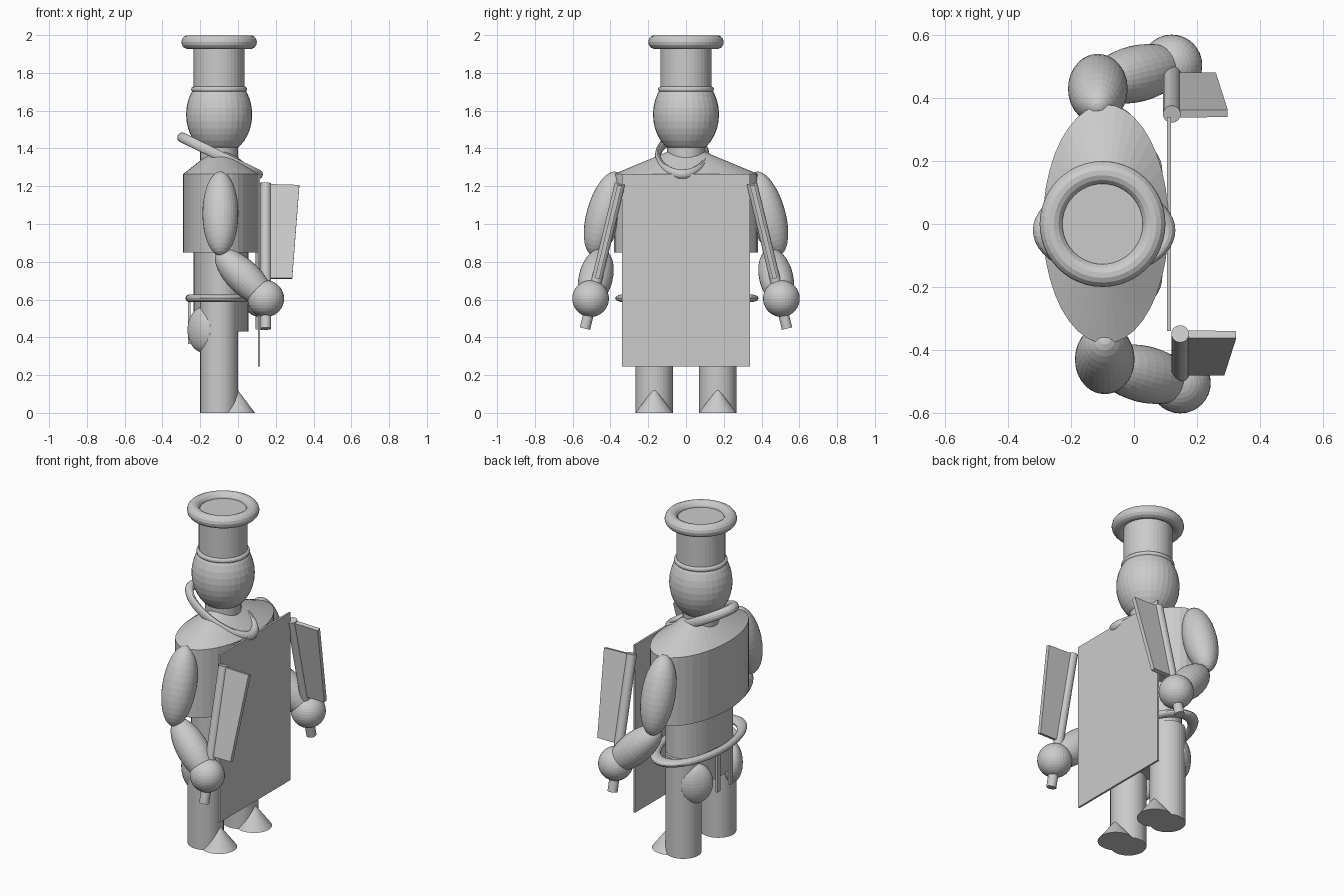
import bpy
from math import radians
from mathutils import Vector

cube = bpy.data.objects.get("Cube")
if cube:
    bpy.data.objects.remove(cube, do_unlink=True)

BODY_X = -0.09
HEAD_X = -0.1


def finish(name, scale=(1, 1, 1), rot=(0, 0, 0)):
    ob = bpy.context.object
    ob.name = name
    ob.scale = scale
    ob.rotation_euler = rot
    return ob


def ellipsoid(name, loc, radii, rot=(0, 0, 0)):
    bpy.ops.mesh.primitive_uv_sphere_add(segments=32, ring_count=18, location=loc)
    return finish(name, radii, rot)


def column(name, x, y, z0, z1, rx, ry=None, top=1.0):
    """Upright elliptical cylinder, or a cone when top is below one."""
    bpy.ops.mesh.primitive_cone_add(vertices=40, radius1=1, radius2=top, depth=1,
                                    location=(x, y, (z0 + z1) / 2))
    return finish(name, (rx, ry or rx, z1 - z0))


def ring(name, loc, major, minor, stretch=1.0, rot=(0, 0, 0)):
    bpy.ops.mesh.primitive_torus_add(major_segments=48, minor_segments=14, location=loc,
                                     major_radius=major, minor_radius=minor)
    return finish(name, (1, stretch, 1), rot)


def box(name, loc, size):
    bpy.ops.mesh.primitive_cube_add(size=1, location=loc)
    return finish(name, size)


def plate(name, outline, thickness, loc, rot):
    """Flat outline in the xz plane, thickened along y."""
    n = len(outline)
    verts = [(x, y, z) for y in (-thickness / 2, thickness / 2) for x, z in outline]
    faces = [list(range(n)), list(range(2 * n - 1, n - 1, -1))]
    faces += [(i, i + n, (i + 1) % n + n, (i + 1) % n) for i in range(n)]
    mesh = bpy.data.meshes.new(name)
    mesh.from_pydata(verts, [], faces)
    ob = bpy.data.objects.new(name, mesh)
    ob.location, ob.rotation_euler = loc, rot
    bpy.context.collection.objects.link(ob)


# Head and tall hat
column("neck", HEAD_X, 0, 1.28, 1.46, 0.1)
ellipsoid("head", (HEAD_X, 0, 1.58), (0.175, 0.175, 0.215))
column("hat_crown", HEAD_X, 0, 1.7, 1.97, 0.135)
ring("hat_band", (HEAD_X, 0, 1.713), 0.133, 0.015)
ring("hat_rim", (HEAD_X, 0, 1.963), 0.163, 0.037)
ring("neckerchief", (-0.095, -0.02, 1.36), 0.222, 0.027, 0.58, (0, radians(26), 0))

# Torso
column("chest", BODY_X, 0, 0.85, 1.265, 0.2, 0.38)
column("shoulders", BODY_X, 0, 1.265, 1.42, 0.2, 0.38, top=0.02)
column("waist", BODY_X, 0, 0.43, 0.86, 0.145, 0.25)

# Apron with its belt and hanging ties
box("apron", (0.111, 0, 0.755), (0.012, 0.68, 1.02))
ring("apron_belt", (BODY_X, 0.005, 0.607), 0.168, 0.02, 2.02)
for side, s in (("left", 1), ("right", -1)):
    box(side + "_apron_tie", (-0.258, s * 0.06, 0.48), (0.012, 0.03, 0.23))

# Limbs and cleavers: hand_x and arm_x differ a little per side
LEAN = radians(13.6)
for side, s, arm_x, hand_x in (("left", 1, -0.115, 0.12), ("right", -1, -0.093, 0.147)):
    # Leg, pointed shoe and seat
    column(side + "_leg", HEAD_X, s * 0.168, 0, 0.6, 0.1)
    column(side + "_shoe", -0.01, s * 0.168, 0, 0.13, 0.1, top=0.02)
    ellipsoid(side + "_buttock", (-0.185, s * 0.175, 0.44), (0.1, 0.06, 0.12),
              (0, 0, s * radians(45)))

    # Arm
    ellipsoid(side + "_upper_arm", (arm_x, s * 0.43, 1.055), (0.095, 0.095, 0.23),
              (s * radians(16), 0, 0))
    elbow = Vector((arm_x + 0.01, s * 0.45, 0.83))
    hand = Vector((hand_x, s * 0.505, 0.605))
    aim = (hand - elbow).to_track_quat("Z", "Y").to_euler()
    ellipsoid(side + "_forearm", (elbow + hand) / 2, (0.09, 0.09, 0.2), aim)
    ellipsoid(side + "_hand", hand, (0.097, 0.097, 0.097))

    # Cleaver leaning in toward the body
    grip = (hand_x, s * 0.442, 0.83)
    tilt = (s * LEAN, 0, 0)
    bpy.ops.mesh.primitive_cylinder_add(vertices=24, radius=0.028, depth=0.79, location=grip)
    finish(side + "_cleaver_handle", rot=tilt)
    plate(side + "_cleaver_blade",
          [(0, -0.122), (0.14, -0.122), (0.178, 0.385), (0, 0.39)], 0.024, grip, tilt)
